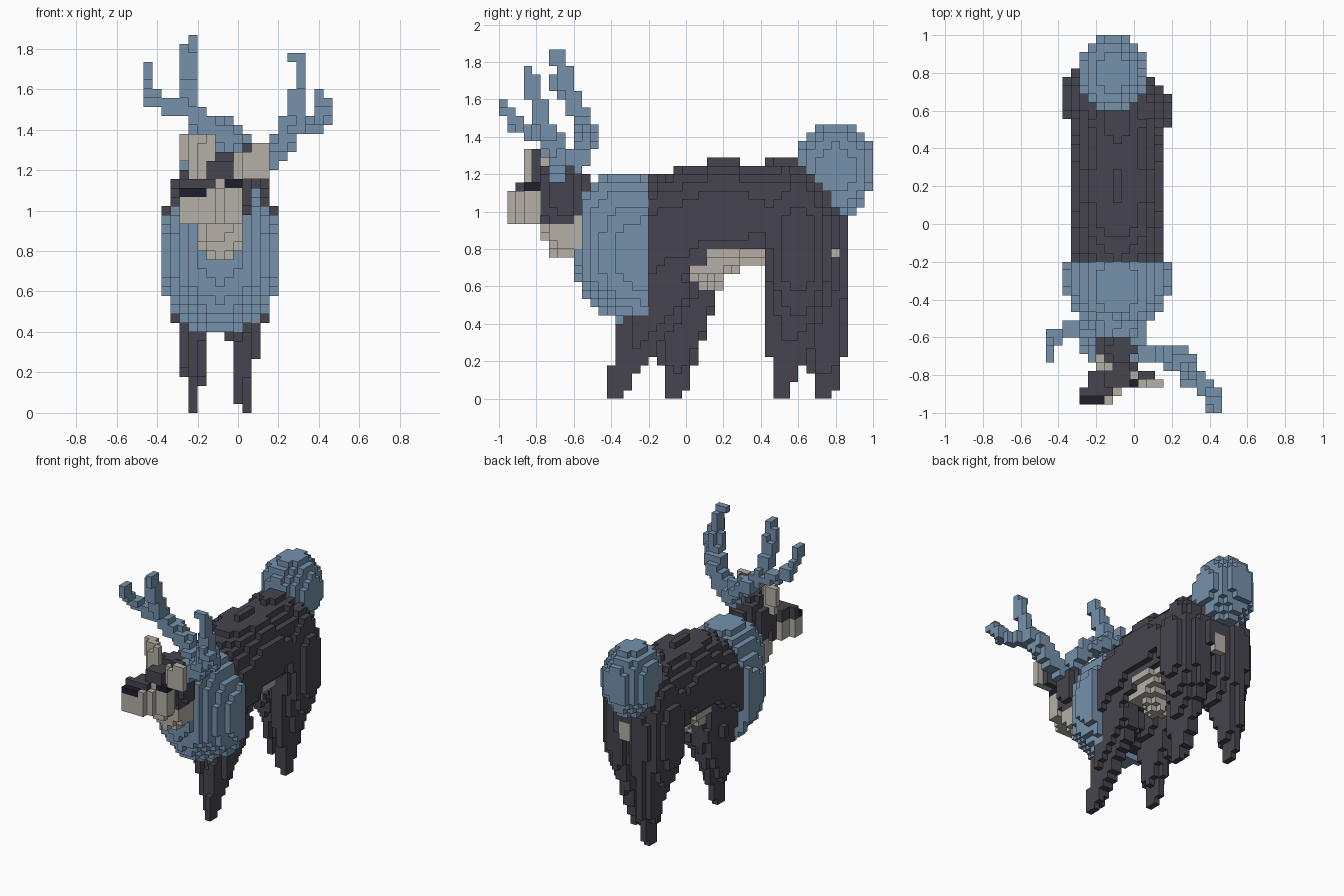
import bpy
from mathutils import Vector

default = bpy.data.objects.get("Cube")
if default:
    bpy.data.objects.remove(default)

# The animal is made of small cubes on a shared grid
SIZE = (21, 45, 42)
UNIT = 2 / SIZE[1]
cells = {}


def material(name, rgb):
    m = bpy.data.materials.new(name)
    m.use_nodes = True
    m.diffuse_color = (*rgb, 1)
    m.node_tree.nodes["Principled BSDF"].inputs["Base Color"].default_value = (*rgb, 1)
    return m


blue = material("slate blue", (0.178, 0.285, 0.41))
dark = material("charcoal", (0.062, 0.06, 0.077))
grey = material("warm grey", (0.46, 0.435, 0.38))
black = material("near black", (0.013, 0.013, 0.026))


def fill(part, inside, keep=None):
    """Give every grid cell whose centre is inside the shape to the part."""
    for i in range(SIZE[0]):
        for j in range(SIZE[1]):
            for k in range(SIZE[2]):
                p = Vector((i + 0.5, j + 0.5, k + 0.5))
                if inside(p) and (keep is None or keep(p)):
                    cells[i, j, k] = part


def ellipsoid(part, centre, radii, keep=None):
    fill(part, lambda p: sum(((a - c) / r) ** 2 for a, c, r in zip(p, centre, radii)) < 1, keep)


def box(part, low, high):
    fill(part, lambda p: all(a < b < c for a, b, c in zip(low, p, high)))


def tube(part, points, radii, squash=1):
    """Tapered tube along a path, optionally narrowed across x."""
    def narrow(p):
        return Vector((p[0] / squash, p[1], p[2]))
    path = [narrow(p) for p in points]

    def inside(p):
        q = narrow(p)
        for a, b, ra, rb in zip(path, path[1:], radii, radii[1:]):
            d = b - a
            t = min(1, max(0, (q - a).dot(d) / d.length_squared))
            if (q - a - d * t).length < ra + (rb - ra) * t:
                return True
        return False
    fill(part, inside)


MID = 8.5        # centre plane of the body
MANE_END = 18    # where the mane meets the back
BELLY_TOP = 18

# Tail
ellipsoid("tail", (7.9, 40.5, 27.6), (4.2, 4.7, 5.8))

# Barrel of the body with a pale underside that rises towards the back
BARREL = (MID, 27, 22), (5.7, 11.5, 6.6)
ellipsoid("body", *BARREL)
ellipsoid("body", (MID, 21, 20), (5.7, 7, 7), lambda p: p.y > MANE_END and p.z > 15)
ellipsoid("belly", *BARREL, lambda p: p.z < min(BELLY_TOP, 16 + (p.y - 22) / 2))
ellipsoid("belly", (MID, 25, 16), (4.2, 3.4, 1.7))
ellipsoid("belly", (MID, 25.5, 15.5), (2.5, 2, 2.6))
ellipsoid("body", (MID, 34.5, 20), (5.6, 6.6, 9), lambda p: p.z > BELLY_TOP)
box("belly", (7, 31, 17), (10, 41, 20))
ellipsoid("body", (MID, 17.5, 18), (5.6, 5.5, 8.4), lambda p: p.y > MANE_END)

# Haunches, stepped front to back by the walking pose
ellipsoid("body", (11.4, 36, 18), (3.8, 4.1, 9.5))
ellipsoid("body", (5.6, 37.4, 18), (3.8, 4.6, 9.5))

# Legs: side centre, then hip, knee, ankle and foot positions along y
LEGS = {
    "front_left_leg": (11.1, 19.5, 16.2, 14.8, 14),
    "front_right_leg": (5.6, 22.3, 21.7, 21.3, 21),
    "back_left_leg": (11.1, 36, 34.8, 34.4, 34),
    "back_right_leg": (5.6, 38, 39.4, 39.3, 39),
}
for name, (x, *ys) in LEGS.items():
    path = [(x, y, z) for y, z in zip(ys, (13, 6, 3, 0))]
    tube(name, path, (4, 2.5, 1.75, 1), squash=0.54)

# Mane, cut off flat at the shoulders, and the neck ruff in front of it
ellipsoid("mane", (MID, 18, 17.4), (6.8, 9, 8.9), lambda p: p.y < MANE_END)
ellipsoid("mane", (MID, 15, 21.7), (5.2, 6, 5.6), lambda p: p.y < MANE_END)

# Head, turned to its right: throat, skull, snout
ellipsoid("throat", (8.4, 8.4, 19.9), (2.8, 3.1, 3.1))
box("throat", (7, 5, 20), (10, 7, 21))
ellipsoid("head", (9, 7.6, 24.6), (3, 3.3, 4.7), lambda p: p.z > 21)


def snout_side(p):
    return (p.x - 8.7) * 0.9 - (p.y - 7) * 0.44


def in_snout(p):
    return abs(snout_side(p)) < 2 and 1 < p.y < 6.5 and 21 < p.z < 26


fill("muzzle", in_snout, lambda p: p.z < 24 or (p.z < 25 and p.y < 5))
fill("head", in_snout, lambda p: p.z > 24 and p.y > 2 and snout_side(p) < 1)
fill("head", in_snout, lambda p: p.y > 5)
box("muzzle", (7, 3, 21), (11, 5, 25))
box("muzzle", (7, 3, 25), (9, 4, 26))
box("head", (7, 3, 26), (10, 5, 28))
box("nose", (4, 1, 24), (7, 2, 25))
box("eye", (9, 3, 25), (11, 5, 26))

# Ears, stepped back at an angle, the left one with a dark back
box("left_ear", (11, 3, 26), (14, 4, 29))
box("left_ear", (12, 3, 28), (14, 4, 30))
box("left_ear", (10, 4, 26), (11, 5, 29))
box("head", (11, 4, 26), (13, 5, 30))
box("right_ear", (6, 5, 26), (7, 6, 30))
box("right_ear", (7, 5, 28), (8, 6, 31))
box("right_ear", (5, 6, 26), (7, 7, 31))
box("right_ear", (4, 7, 28), (6, 8, 31))

# Antlers: a tall main beam and a forward tine on each side
BEAMS = {
    "left_antler": (
        [(11.5, 7, 27.3), (14, 7, 28.3), (16, 6.5, 31), (17.4, 5, 34), (17.5, 4.3, 37), (17.3, 3.5, 39.5)],
        [(16.3, 6, 31.5), (18.5, 4, 32), (19.7, 2.5, 32.7), (20, 1, 34.5), (19.6, 0.7, 35.4)]),
    "right_antler": (
        [(11, 9.7, 28.8), (9.5, 10.3, 30.6), (7, 10.5, 32), (5.4, 9.7, 34), (4.9, 8.5, 37), (5.4, 7, 41.3)],
        [(5.4, 9.7, 33.5), (3, 9.7, 34.2), (1, 9.4, 35), (0.5, 8, 36.5), (0.5, 6.7, 38.5)]),
}
for name, (beam, tine) in BEAMS.items():
    tube(name, beam, (1.5, 1.4, 1.3, 1.1, 0.95, 0.85))
    tube(name, tine, (1.05, 1, 1, 0.9, 0.75))

# Turn each part into a mesh of its exposed cube faces
COLOURS = {"tail": blue, "mane": blue, "left_antler": blue, "right_antler": blue,
           "belly": grey, "throat": grey, "muzzle": grey, "left_ear": grey,
           "right_ear": grey, "nose": black, "eye": black}


def build(part):
    verts, faces = {}, []
    for cell in (c for c, owner in cells.items() if owner == part):
        for axis in range(3):
            u, v = (axis + 1) % 3, (axis + 2) % 3
            for side in (0, 1):
                beside = list(cell)
                beside[axis] += 2 * side - 1
                if tuple(beside) in cells:
                    continue
                ring = []
                for a, b in ((0, 0), (1, 0), (1, 1), (0, 1)):
                    corner = list(cell)
                    corner[axis] += side
                    corner[u] += a
                    corner[v] += b
                    ring.append(verts.setdefault(tuple(corner), len(verts)))
                faces.append(ring if side else ring[::-1])
    mesh = bpy.data.meshes.new(part)
    points = [((x - SIZE[0] / 2) * UNIT, (y - SIZE[1] / 2) * UNIT, z * UNIT) for x, y, z in verts]
    mesh.from_pydata(points, [], faces)
    mesh.materials.append(COLOURS.get(part, dark))
    bpy.context.collection.objects.link(bpy.data.objects.new(part, mesh))


for part in sorted(set(cells.values())):
    build(part)
